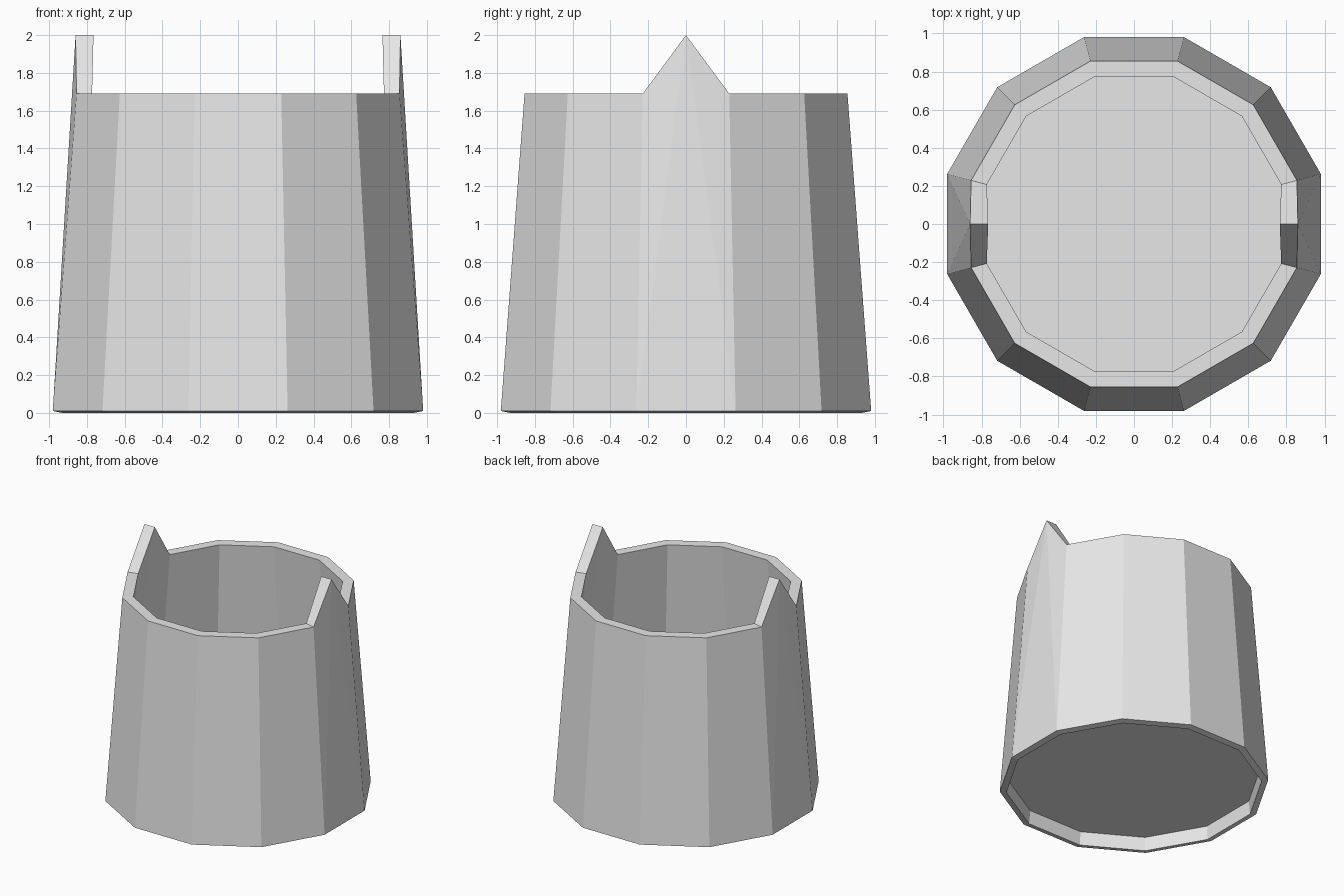
import bpy, bmesh
from math import sin, cos, radians

cube = bpy.data.objects.get("Cube")
if cube:
    bpy.data.objects.remove(cube, do_unlink=True)

SIDES = 12
TOP = 1.69

grey = bpy.data.materials.new("light grey")
grey.use_nodes = True
grey.diffuse_color = (0.8, 0.8, 0.8, 1)
grey.node_tree.nodes["Principled BSDF"].inputs["Base Color"].default_value = (0.8, 0.8, 0.8, 1)


def ring(bm, radius, z):
    """Twelve points with flat sides facing the axes."""
    step = 360 / SIDES
    return [bm.verts.new((radius * cos(radians(step * (i + 0.5))),
                          radius * sin(radians(step * (i + 0.5))), z))
            for i in range(SIDES)]


def finish(bm, name):
    mesh = bpy.data.meshes.new(name)
    bm.to_mesh(mesh)
    bm.free()
    mesh.materials.append(grey)
    obj = bpy.data.objects.new(name, mesh)
    bpy.context.collection.objects.link(obj)
    return obj


# Bucket wall: tapered thick shell with a pointed ear on each side
bm = bmesh.new()
outer_low, outer_top = ring(bm, 1.015, 0.01), ring(bm, 0.885, TOP)
inner_low, inner_top = ring(bm, 0.965, 0.0), ring(bm, 0.80, TOP)
ears = {SIDES - 1: 1, SIDES // 2 - 1: -1}

for i in range(SIDES):
    j = (i + 1) % SIDES
    bm.faces.new((outer_low[i], outer_low[j], inner_low[j], inner_low[i]))
    if i not in ears:
        bm.faces.new((outer_low[i], outer_low[j], outer_top[j], outer_top[i]))
        bm.faces.new((inner_low[i], inner_low[j], inner_top[j], inner_top[i]))
        bm.faces.new((outer_top[i], outer_top[j], inner_top[j], inner_top[i]))
        continue
    side = ears[i]
    tips = [bm.verts.new((side * x, 0, 2.0)) for x in (0.86, 0.765)]
    front, back = (i, j) if side > 0 else (j, i)
    for low, top, tip in ((outer_low, outer_top, tips[0]), (inner_low, inner_top, tips[1])):
        bm.faces.new((low[front], top[front], tip))
        bm.faces.new((low[front], low[back], tip))
        bm.faces.new((low[back], top[back], tip))
    for k in (front, back):
        bm.faces.new((outer_top[k], tips[0], tips[1], inner_top[k]))
bmesh.ops.recalc_face_normals(bm, faces=bm.faces)
finish(bm, "bucket_wall")

# Bucket floor, raised a little above the bottom rim
bm = bmesh.new()
bm.faces.new(ring(bm, 0.955, 0.11))
finish(bm, "bucket_floor")
